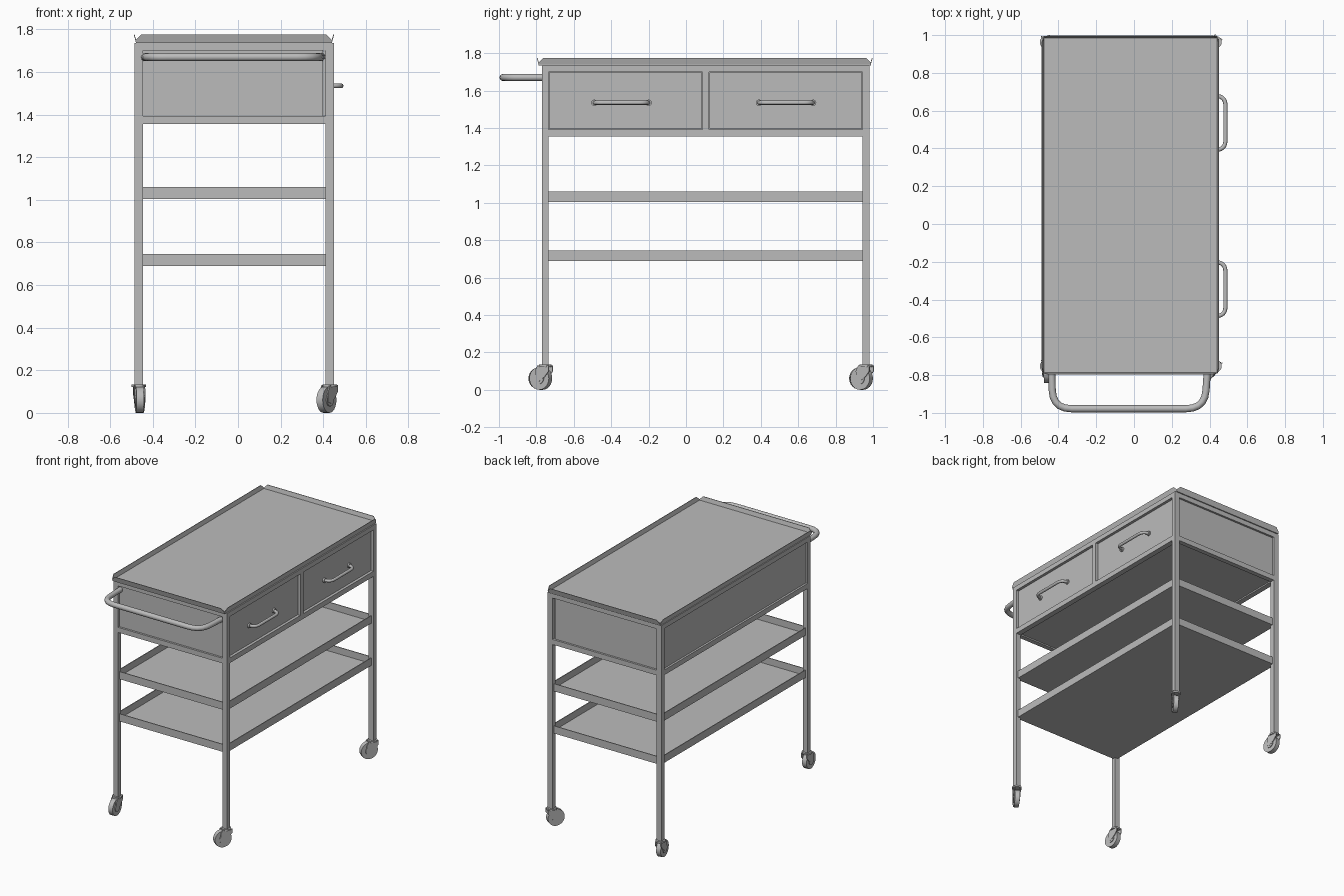
import bpy, bmesh, math
from mathutils import Vector, Matrix

if "Cube" in bpy.data.objects:
    bpy.data.objects.remove(bpy.data.objects["Cube"], do_unlink=True)

steel = bpy.data.materials.new("grey_steel")
steel.use_nodes = True
GREY = (0.5, 0.5, 0.5, 1)
steel.diffuse_color = GREY
steel.node_tree.nodes["Principled BSDF"].inputs["Base Color"].default_value = GREY


def finish(name, bm, smooth=False):
    bmesh.ops.recalc_face_normals(bm, faces=bm.faces[:])
    mesh = bpy.data.meshes.new(name)
    bm.to_mesh(mesh)
    bm.free()
    mesh.materials.append(steel)
    ob = bpy.data.objects.new(name, mesh)
    bpy.context.collection.objects.link(ob)
    if smooth:
        bpy.ops.object.select_all(action='DESELECT')
        ob.select_set(True)
        bpy.context.view_layer.objects.active = ob
        bpy.ops.object.shade_smooth_by_angle(angle=math.radians(40))
    return ob


def box(name, x, y, z):
    """Box from (low, high) pairs."""
    bm = bmesh.new()
    bmesh.ops.create_cube(bm, size=1)
    for v in bm.verts:
        v.co = [lo + (c + 0.5) * (hi - lo) for c, (lo, hi) in zip(v.co, (x, y, z))]
    return finish(name, bm)


def prism(name, points, offset, matrix=None):
    """Flat outline pushed along an offset."""
    bm = bmesh.new()
    face = bm.faces.new([bm.verts.new(p) for p in points])
    out = bmesh.ops.extrude_face_region(bm, geom=[face])
    bmesh.ops.translate(bm, vec=offset, verts=[g for g in out["geom"] if isinstance(g, bmesh.types.BMVert)])
    if matrix:
        bm.transform(matrix)
    return finish(name, bm)


def cylinder(name, radius, depth, matrix, sides=24):
    bm = bmesh.new()
    bmesh.ops.create_cone(bm, cap_ends=True, segments=sides, radius1=radius,
                          radius2=radius, depth=depth, matrix=matrix)
    return finish(name, bm, True)


def tube(name, corners, radius, bend):
    """Round bar through corner points, with rounded inner corners."""
    pts = [Vector(c) for c in corners]
    path = [pts[0]]
    for a, b, c in zip(pts, pts[1:], pts[2:]):
        p, q = b + (a - b).normalized() * bend, b + (c - b).normalized() * bend
        path += [p.lerp(b, t).lerp(b.lerp(q, t), t) for t in (0, 0.2, 0.4, 0.6, 0.8, 1)]
    path.append(pts[-1])
    bm = bmesh.new()
    rings = []
    for i, p in enumerate(path):
        d = (path[min(i + 1, len(path) - 1)] - path[max(i - 1, 0)]).normalized()
        side = d.cross(Vector((0, 0, 1)))
        angles = [math.tau * k / 12 for k in range(12)]
        rings.append([bm.verts.new(p + radius * (side * math.cos(a) + Vector((0, 0, math.sin(a)))))
                      for a in angles])
    for r, s in zip(rings, rings[1:]):
        for k in range(12):
            bm.faces.new((r[k], r[k - 1], s[k - 1], s[k]))
    bm.faces.new(rings[0])
    bm.faces.new(rings[-1])
    return finish(name, bm, True)


# Outer and inner limits of the leg frame
XO, XI = (-0.485, 0.45), (-0.445, 0.41)
YO, YI = (-0.77, 0.98), (-0.735, 0.945)
TOP = 1.735

# Legs
for i, sx in enumerate(("right", "left")):
    for j, sy in enumerate(("front", "back")):
        box(f"{sy}_{sx}_leg", sorted((XO[i], XI[i])), sorted((YO[j], YI[j])), (0.13, TOP))

# Rails and recessed panels around the drawer box
for level, z in (("lower", (1.355, 1.393)), ("upper", (1.70, TOP))):
    for i, side in enumerate(("right", "left")):
        box(f"{level}_{side}_rail", sorted((XO[i], XI[i])), YI, z)
    for j, side in enumerate(("front", "back")):
        box(f"{level}_{side}_rail", XI, sorted((YO[j], YI[j])), z)
box("drawer_divider", (0.41, 0.45), (0.088, 0.123), (1.393, 1.70))
box("drawer_box", (-0.47, 0.40), (-0.755, 0.965), (1.365, 1.73))

# Drawers with bar handles
for label, y, mid in (("front", (-0.732, 0.085), -0.345), ("back", (0.126, 0.942), 0.535)):
    box(f"{label}_drawer", (0.38, 0.433), y, (1.396, 1.697))
    a, b = mid - 0.145, mid + 0.145
    tube(f"{label}_drawer_handle", [(0.43, a, 1.535), (0.484, a + 0.01, 1.535),
                                    (0.484, b - 0.01, 1.535), (0.43, b, 1.535)], 0.011, 0.04)
    for end in (a, b):
        cylinder(f"{label}_handle_foot", 0.017, 0.012,
                 Matrix.Translation((0.438, end, 1.535)) @ Matrix.Rotation(math.pi / 2, 4, 'Y'), 12)

# Tray top with flared lips and clipped corners
TX, TY = (-0.479, 0.441), (-0.788, 0.988)
box("top_panel", TX, TY, (TOP, 1.745))
FLARE, CLIP, RIM = 0.01, 0.025, 1.775


def lip(name, ends, base, out, along_x):
    pts = [(ends[0], base, 1.738), (ends[1], base, 1.738), (ends[1], base + out * 0.3, 1.75),
           (ends[1] - CLIP, base + out, RIM), (ends[0] + CLIP, base + out, RIM),
           (ends[0], base + out * 0.3, 1.75)]
    inward = -math.copysign(0.004, out)
    if along_x:
        prism(name, pts, (0, inward, 0))
    else:
        prism(name, [(b, a, z) for a, b, z in pts], (inward, 0, 0))


for i, s in enumerate((-1, 1)):
    lip(("right", "left")[i] + "_lip", TY, TX[i], s * FLARE, False)
    lip(("front", "back")[i] + "_lip", TX, TY[i], s * FLARE, True)

# Two open tray shelves
SX, SY, T = (-0.468, 0.433), (-0.755, 0.965), 0.006
for label, z in (("lower", 0.69), ("upper", 1.003)):
    box(f"{label}_shelf", SX, SY, (z, z + T))
    for i, s in enumerate((1, -1)):
        box(f"{label}_shelf_side_rim", sorted((SX[i], SX[i] + s * T)), SY, (z, z + 0.056))
        box(f"{label}_shelf_end_rim", SX, sorted((SY[i], SY[i] + s * T)), (z, z + 0.056))

# Push handle
tube("push_handle", [(-0.437, -0.75, 1.67), (-0.43, -0.978, 1.67), (0.375, -0.978, 1.67),
                     (0.39, -0.75, 1.67)], 0.019, 0.1)

# Swivel casters, trailing away from each leg along local -y
FORK = [(0.035, 0.13), (-0.035, 0.13), (-0.05, 0.10), (-0.048, 0.05), (-0.025, 0.045),
        (0.01, 0.07), (0.035, 0.10)]
for label, x, y, turn in (("front_right", -0.465, -0.7525, 4), ("back_right", -0.465, 0.9625, 8),
                          ("front_left", 0.43, -0.7525, -32), ("back_left", 0.43, 0.9625, -32)):
    m = Matrix.Translation((x, y, 0)) @ Matrix.Rotation(math.radians(turn), 4, 'Z')
    axle = m @ Matrix.Translation((0, -0.028, 0.061)) @ Matrix.Rotation(math.pi / 2, 4, 'Y')
    cylinder(f"{label}_wheel", 0.061, 0.034, axle)
    cylinder(f"{label}_hub", 0.03, 0.044, axle)
    cylinder(f"{label}_caster_plate", 0.034, 0.012, m @ Matrix.Translation((0, 0, 0.128)))
    for s in (-1, 1):
        prism(f"{label}_fork", [(s * 0.018, a, b) for a, b in FORK], (s * 0.006, 0, 0), m)
